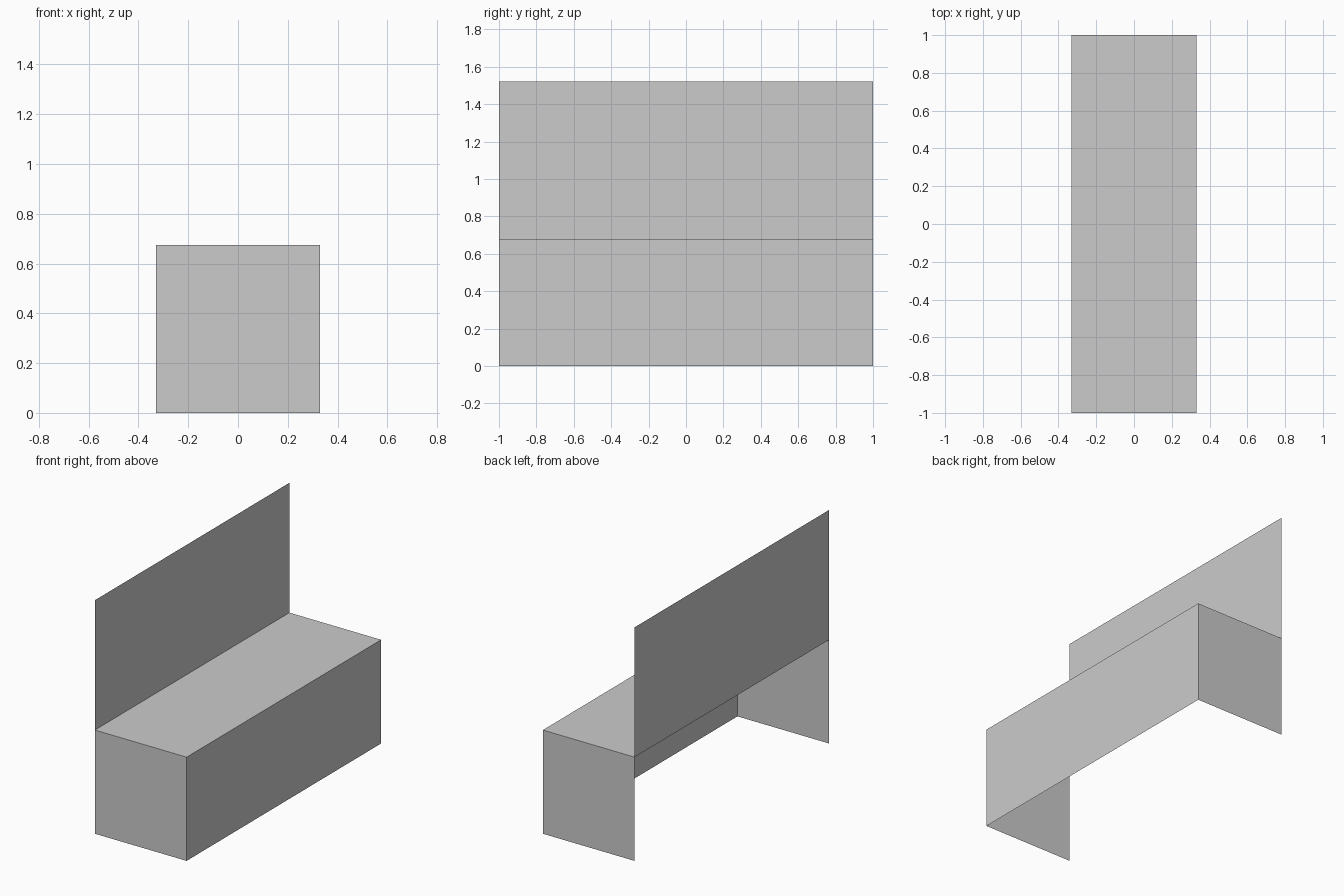
import bpy
import bmesh

cube = bpy.data.objects.get("Cube")
if cube:
    bpy.data.objects.remove(cube, do_unlink=True)

# One plain grey for every panel
GREY = (0.6, 0.6, 0.6, 1.0)
grey = bpy.data.materials.new("plain_grey")
grey.use_nodes = True
grey.diffuse_color = GREY
grey.node_tree.nodes["Principled BSDF"].inputs["Base Color"].default_value = GREY

HALF_WIDTH, HALF_LENGTH = 0.33, 1.0
SEAT_HEIGHT, TOP_HEIGHT = 0.675, 1.52


def panel(name, origin, side_a, side_b):
    """Thin sheet spanned by two edges from one corner; it faces side_a x side_b."""
    bm = bmesh.new()
    steps = ((0, 0), (1, 0), (1, 1), (0, 1))
    bm.faces.new([bm.verts.new([o + a * s + b * t for o, a, b in zip(origin, side_a, side_b)])
                  for s, t in steps])
    mesh = bpy.data.meshes.new(name)
    bm.to_mesh(mesh)
    bm.free()
    mesh.materials.append(grey)
    bpy.context.collection.objects.link(bpy.data.objects.new(name, mesh))


across = (2 * HALF_WIDTH, 0, 0)
along = (0, 2 * HALF_LENGTH, 0)
up = (0, 0, SEAT_HEIGHT)

# Seat top and the long skirt below its open edge
panel("seat", (-HALF_WIDTH, -HALF_LENGTH, SEAT_HEIGHT), across, along)
panel("long_skirt", (HALF_WIDTH, -HALF_LENGTH, 0), along, up)

# End panels
panel("front_end_panel", (-HALF_WIDTH, -HALF_LENGTH, 0), across, up)
panel("rear_end_panel", (-HALF_WIDTH, HALF_LENGTH, 0), up, across)

# Upright backrest, open underneath
panel("backrest", (-HALF_WIDTH, -HALF_LENGTH, SEAT_HEIGHT), along, (0, 0, TOP_HEIGHT - SEAT_HEIGHT))
